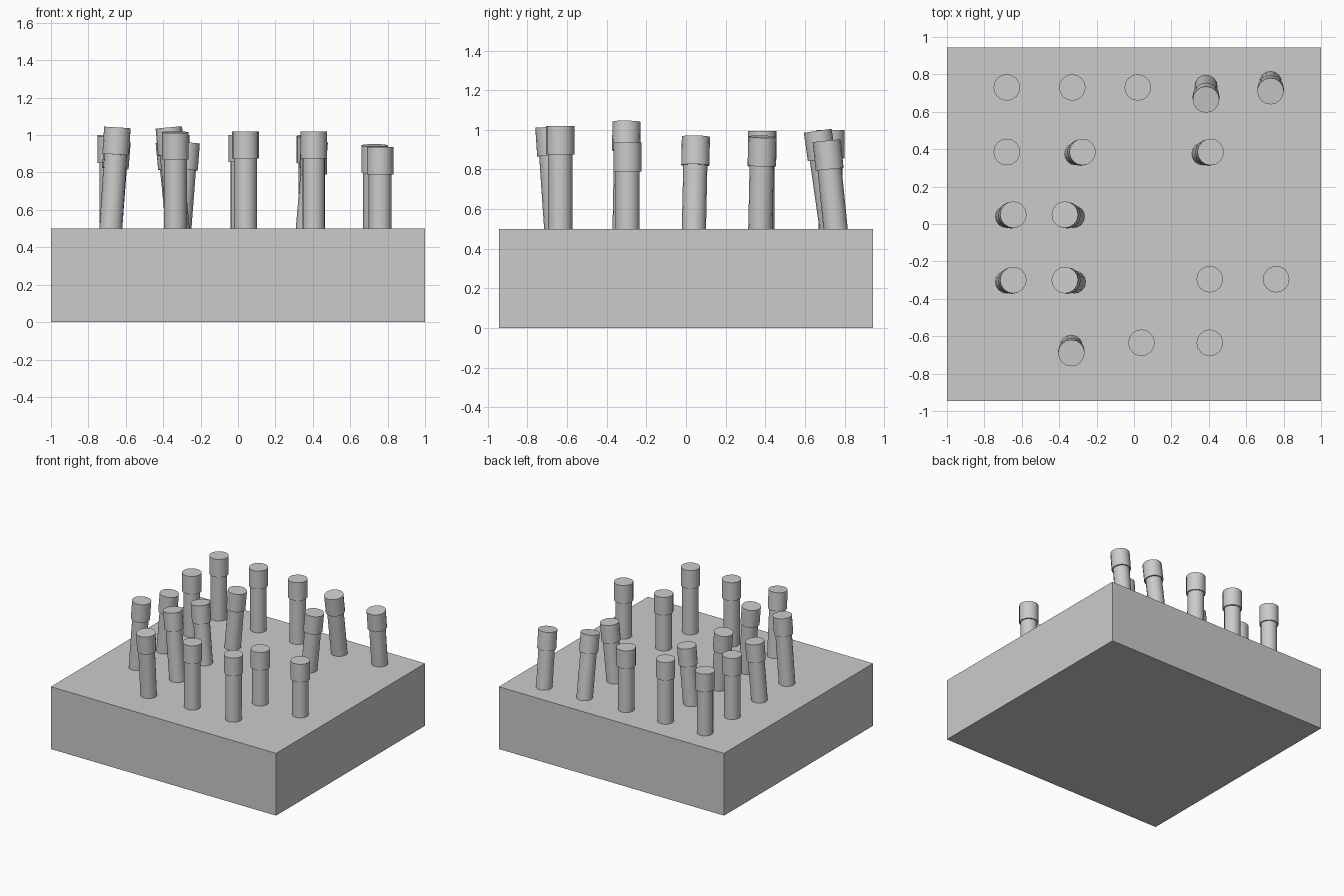
import bpy
from mathutils import Vector

cube = bpy.data.objects.get("Cube")
if cube:
    bpy.data.objects.remove(cube, do_unlink=True)

grey = bpy.data.materials.new("plain grey")
grey.use_nodes = True
colour = (0.6, 0.6, 0.6, 1)
grey.diffuse_color = colour
grey.node_tree.nodes["Principled BSDF"].inputs["Base Color"].default_value = colour

BOARD_TOP = 0.5
CAP_LENGTH = 0.145
SIDES = 16


def rod(name, start, end, radius):
    """Closed cylinder running from start to end."""
    axis = end - start
    bpy.ops.mesh.primitive_cylinder_add(
        vertices=SIDES, radius=radius, depth=axis.length, location=(start + end) / 2,
        rotation=Vector((0, 0, 1)).rotation_difference(axis).to_euler())
    obj = bpy.context.object
    obj.name = name
    obj.data.materials.append(grey)
    bpy.ops.object.shade_smooth_by_angle()
    return obj


def peg(x, y, height, lean_x=0, lean_y=0):
    """Peg standing at x, y on the board, its top shifted by the lean."""
    foot = Vector((x, y, BOARD_TOP))
    top = Vector((x + lean_x, y + lean_y, height))
    axis = (top - foot).normalized()
    neck = top - axis * CAP_LENGTH
    rod("peg_shaft", foot - axis * 0.03, neck + axis * 0.01, 0.061)
    rod("peg_cap", neck, top, 0.071)


# Square board
bpy.ops.mesh.primitive_cube_add(size=1, location=(0, 0, BOARD_TOP / 2))
board = bpy.context.object
board.name = "board"
board.scale = (2, 1.89, BOARD_TOP)
board.data.materials.append(grey)

# Back row
for x in (-0.68, -0.33, 0.02):
    peg(x, 0.73, 1.0)
peg(0.385, 0.735, 0.995, lean_y=-0.07)
peg(0.73, 0.755, 0.945, lean_y=-0.045)

# Second row
peg(-0.68, 0.385, 0.995)
peg(-0.31, 0.375, 0.96, lean_x=0.035, lean_y=0.01)
peg(0.37, 0.375, 0.965, lean_x=0.04, lean_y=0.01)

# Middle row
peg(-0.68, 0.04, 0.965, lean_x=0.035, lean_y=0.01)
peg(-0.325, 0.04, 0.965, lean_x=-0.045, lean_y=0.01)

# Fourth row
peg(-0.68, -0.31, 1.04, lean_x=0.035, lean_y=0.01)
peg(-0.32, -0.31, 1.04, lean_x=-0.05, lean_y=0.01)
for x in (0.405, 0.76):
    peg(x, -0.295, 0.935)

# Front row
peg(-0.335, -0.655, 1.015, lean_y=-0.035)
for x in (0.04, 0.405):
    peg(x, -0.635, 1.02)
